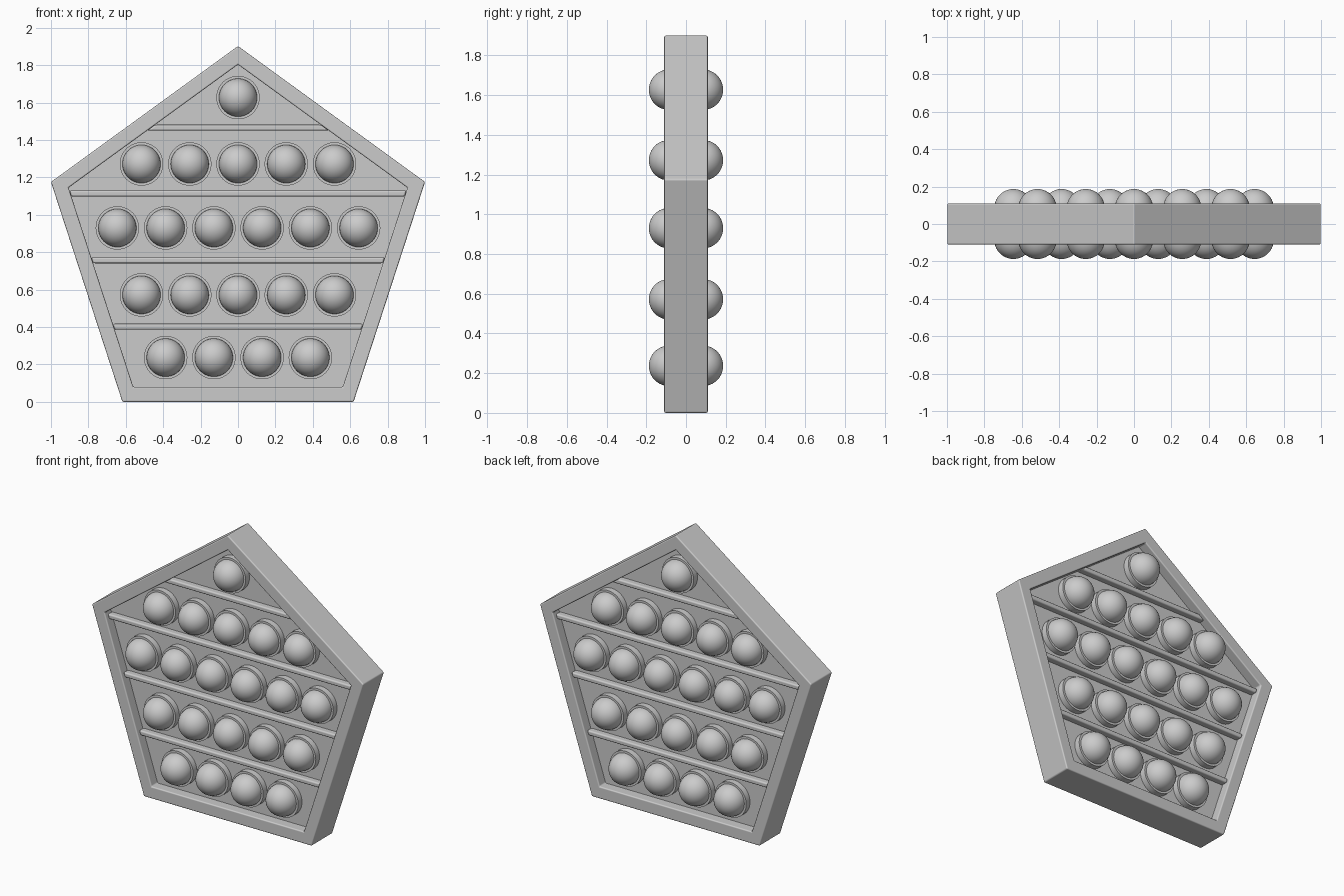
import bpy, bmesh
from math import sin, cos, pi, tan, radians
from mathutils import Vector

old = bpy.data.objects.get("Cube")
if old:
    bpy.data.objects.remove(old, do_unlink=True)

grey = bpy.data.materials.new("light grey")
grey.use_nodes = True
grey.diffuse_color = (0.6, 0.6, 0.6, 1)
grey.node_tree.nodes["Principled BSDF"].inputs["Base Color"].default_value = (0.6, 0.6, 0.6, 1)

R = 1 / sin(radians(72))      # outer corner radius
CZ = R * cos(pi / 5)          # height of the centre
RI = R - 0.08 / cos(pi / 5)   # inner corner radius
DEPTH, PANEL = 0.11, 0.045    # half thicknesses of frame and panel


def add(name, bm, bevel=0, smooth=True):
    bmesh.ops.recalc_face_normals(bm, faces=bm.faces)
    mesh = bpy.data.meshes.new(name)
    bm.to_mesh(mesh)
    bm.free()
    mesh.materials.append(grey)
    obj = bpy.data.objects.new(name, mesh)
    bpy.context.collection.objects.link(obj)
    if bevel:
        mod = obj.modifiers.new("rounded edges", 'BEVEL')
        mod.width, mod.segments = bevel, 3
        mod.harden_normals = True
    if smooth:
        bpy.ops.object.select_all(action='DESELECT')
        obj.select_set(True)
        bpy.context.view_layer.objects.active = obj
        bpy.ops.object.shade_smooth_by_angle(angle=radians(35))
    return obj


def pentagon(bm, radius, y):
    return [bm.verts.new((radius * sin(k * 2 * pi / 5), y, CZ + radius * cos(k * 2 * pi / 5)))
            for k in range(5)]


def bridge(bm, a, b):
    for k in range(len(a)):
        n = (k + 1) % len(a)
        bm.faces.new((a[k], a[n], b[n], b[k]))


# Outer frame: a closed five-sided ring
bm = bmesh.new()
loops = [pentagon(bm, r, y) for r, y in
         ((R, -DEPTH), (R, DEPTH), (RI, DEPTH), (RI, -DEPTH))]
for k in range(4):
    bridge(bm, loops[k], loops[(k + 1) % 4])
add("frame", bm, 0.008)

# Recessed panel filling the frame
bm = bmesh.new()
front, back = pentagon(bm, RI + 0.01, -PANEL), pentagon(bm, RI + 0.01, PANEL)
bridge(bm, front, back)
bm.faces.new(front)
bm.faces.new(back)
add("panel", bm, smooth=False)


def half_width(z):
    """Half of the panel's width at height z."""
    shoulder = CZ + RI * cos(radians(72))
    if z > shoulder:
        return (CZ + RI - z) * tan(radians(54))
    return RI * sin(radians(72)) - (shoulder - z) * tan(radians(18))


# Divider bars between the rows, trimmed to the frame
for i, z in enumerate((1.466, 1.114, 0.757, 0.402)):
    for side, sign in (("front", -1), ("back", 1)):
        bm = bmesh.new()
        bmesh.ops.create_cube(bm, size=1)
        for v in bm.verts:
            zz = z + v.co.z * 0.032
            v.co = Vector((2 * v.co.x * half_width(zz), sign * (0.062 + v.co.y * 0.05), zz))
        add(f"{side}_divider_{i + 1}", bm, 0.01)

# Popping dome on a low collar, turned around the y axis
profile = [(0, 0.04), (0.116, 0.04), (0.116, 0.085)]
profile += [(0.102 * cos(a * pi / 20), 0.085 + 0.102 * sin(a * pi / 20)) for a in range(10)]
profile.append((0, 0.187))
bm = bmesh.new()
verts = [bm.verts.new((r, -y, 0)) for r, y in profile]
edges = [bm.edges.new(pair) for pair in zip(verts, verts[1:])]
bmesh.ops.spin(bm, geom=verts + edges, cent=(0, 0, 0), axis=(0, 1, 0),
               angle=2 * pi, steps=40, use_duplicate=False)
bmesh.ops.remove_doubles(bm, verts=bm.verts, dist=0.0005)
dome = add("dome", bm)

# Rows of domes on both sides
SPACING = 0.258
for row, (z, count) in enumerate(((1.627, 1), (1.272, 5), (0.93, 6), (0.572, 5), (0.237, 4))):
    for c in range(count):
        x = (c - (count - 1) / 2) * SPACING
        for side, turn in (("front", 0), ("back", pi)):
            copy = bpy.data.objects.new(f"{side}_dome_{row + 1}_{c + 1}", dome.data)
            copy.location = (x, 0, z)
            copy.rotation_euler.z = turn
            bpy.context.collection.objects.link(copy)
bpy.data.objects.remove(dome, do_unlink=True)
